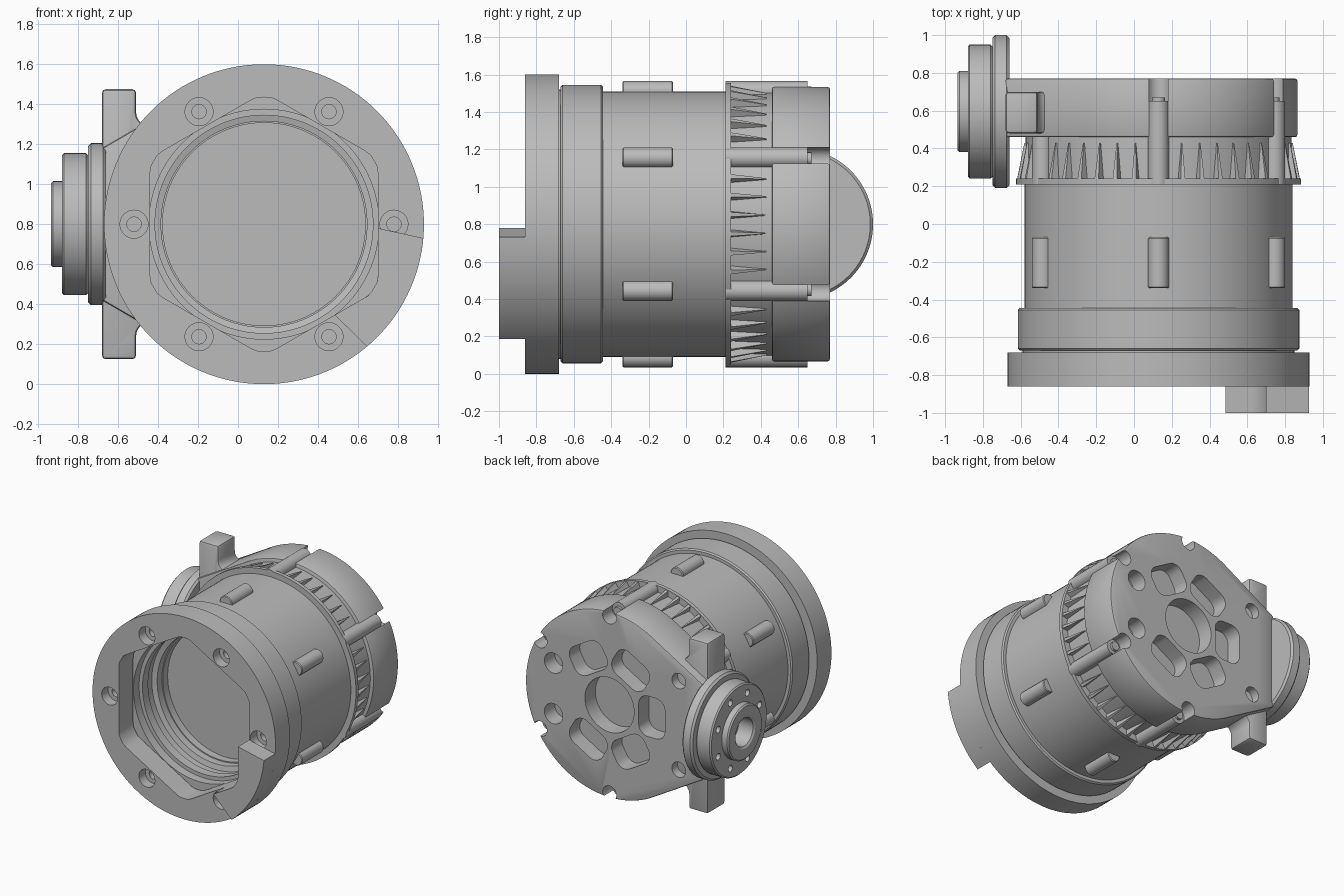
import bpy, bmesh
from math import sin, cos, pi, radians
from mathutils import Matrix, Vector

if "Cube" in bpy.data.objects:
    bpy.data.objects.remove(bpy.data.objects["Cube"], do_unlink=True)

CX, CZ = 0.13, 0.80            # main axis, running along y
LUGS = [30 + 60 * i for i in range(6)]

grey = bpy.data.materials.new("machined grey")
grey.use_nodes = True
grey.diffuse_color = (0.5, 0.5, 0.5, 1)
grey.node_tree.nodes["Principled BSDF"].inputs["Base Color"].default_value = (0.5, 0.5, 0.5, 1)


def finish(name, bm):
    bmesh.ops.remove_doubles(bm, verts=bm.verts, dist=1e-5)
    bmesh.ops.recalc_face_normals(bm, faces=bm.faces)
    me = bpy.data.meshes.new(name)
    bm.to_mesh(me)
    bm.free()
    me.materials.append(grey)
    ob = bpy.data.objects.new(name, me)
    bpy.context.collection.objects.link(ob)
    return ob


def polar(r, deg):
    return r * cos(radians(deg)), r * sin(radians(deg))


def circle(r, u=0, v=0, n=32):
    return [(u + r * cos(2 * pi * i / n), v + r * sin(2 * pi * i / n)) for i in range(n)]


def add_prism(bm, pts, y0, y1):
    """Outline around the main axis, extruded along y."""
    a = [bm.verts.new((CX + u, y0, CZ + v)) for u, v in pts]
    b = [bm.verts.new((CX + u, y1, CZ + v)) for u, v in pts]
    bm.faces.new(a)
    bm.faces.new(b[::-1])
    for i in range(len(pts)):
        j = (i + 1) % len(pts)
        bm.faces.new((a[i], b[i], b[j], a[j]))


def prisms(name, outlines, y0, y1):
    bm = bmesh.new()
    for pts in outlines:
        add_prism(bm, pts, y0, y1)
    return finish(name, bm)


def lathe(name, profile, axis, centre, n=96):
    """Turn (radius, position) pairs around the x or y axis."""
    bm = bmesh.new()
    rings = []
    for r, p in profile:
        ring = []
        for i in range(n):
            c, s = r * cos(2 * pi * i / n), r * sin(2 * pi * i / n)
            co = Vector((c, p, s)) if axis == 'y' else Vector((p, c, s))
            ring.append(bm.verts.new(co + Vector(centre)))
        rings.append(ring)
    for a, b in zip(rings, rings[1:]):
        for i in range(n):
            j = (i + 1) % n
            bm.faces.new((a[i], a[j], b[j], b[i]))
    if profile[0] != profile[-1]:
        bm.faces.new(rings[0])
        bm.faces.new(rings[-1])
    return finish(name, bm)


def apply(ob, kind, **settings):
    m = ob.modifiers.new(kind, kind)
    for k, v in settings.items():
        setattr(m, k, v)
    bpy.ops.object.select_all(action='DESELECT')
    bpy.context.view_layer.objects.active = ob
    ob.select_set(True)
    bpy.ops.object.modifier_apply(modifier=m.name)


def bevel(ob, width, segments=2):
    apply(ob, 'BEVEL', width=width, segments=segments, limit_method='ANGLE', angle_limit=radians(40))


def cut(ob, cutter):
    cutter.hide_render = True
    apply(ob, 'BOOLEAN', object=cutter, operation='DIFFERENCE', solver='EXACT')
    bpy.data.objects.remove(cutter, do_unlink=True)


def hexagon(deg):
    """Point on the rounded hexagonal opening."""
    off = (deg + 30) % 60 - 30
    return polar(min(0.57 / cos(radians(off)), 0.635), deg)


# Front flange with hexagonal opening and counterbored screws
flange = prisms("front_flange", [circle(0.8, n=128)], -0.86, -0.68)
cut(flange, prisms("opening", [[hexagon(d) for d in range(0, 360, 3)]], -0.9, -0.6))
screws = [polar(0.65, 60 * i) for i in range(6)]
cut(flange, prisms("counterbores", [circle(0.07, *p) for p in screws], -0.9, -0.78))
cut(flange, prisms("screw_holes", [circle(0.036, *p, n=20) for p in screws], -0.8, -0.7))

# Raised sector on the flange
sector = [polar(0.8, -5 - 3 * i) for i in range(16)]
sector += [hexagon(-52 + 2.5 * i) for i in range(21)]
prisms("flange_sector", [sector], -1.0, -0.86)

# Hollow main barrel: outer steps, then the bore down to its floor
barrel = [(0.001, 0.5), (0.705, 0.5), (0.705, 0.24), (0.755, 0.24), (0.755, 0.21), (0.71, 0.21),
          (0.71, -0.445), (0.735, -0.445), (0.745, -0.455), (0.745, -0.66), (0.735, -0.67),
          (0.72, -0.67), (0.72, -0.69), (0.645, -0.69), (0.645, -0.67), (0.575, -0.67), (0.575, -0.6),
          (0.545, -0.6), (0.545, -0.53), (0.555, -0.53), (0.555, -0.47), (0.515, -0.46),
          (0.515, -0.4), (0.507, -0.4), (0.507, -0.34), (0.001, -0.34)]
lathe("barrel", barrel, 'y', (CX, 0, CZ), 128)

# Rounded pads on the barrel
pads = prisms("barrel_pads", [circle(0.055, *polar(0.71, d), n=24) for d in LUGS], -0.34, -0.07)
bevel(pads, 0.006, 1)

# Tapered cooling fins between the lugs
bm = bmesh.new()
for k in range(6):
    for off in (-20, -12, -4, 4, 12, 20):
        t = radians(60 * k + off)
        radial, side = Vector((cos(t), 0, sin(t))), Vector((-sin(t), 0, cos(t)))
        o = Vector((CX, 0, CZ)) + radial * 0.69
        base = [o + side * w + radial * h + Vector((0, 0.235, 0))
                for w, h in ((-0.022, 0), (-0.012, 0.06), (0.012, 0.06), (0.022, 0))]
        tip = [o + side * w + radial * h + Vector((0, 0.43, 0))
               for w, h in ((-0.004, 0), (-0.002, 0.022), (0.002, 0.022), (0.004, 0))]
        a, b = [[bm.verts.new(p) for p in q] for q in (base, tip)]
        bm.faces.new(a)
        bm.faces.new(b)
        for i in range(4):
            j = (i + 1) % 4
            bm.faces.new((a[i], a[j], b[j], b[i]))
finish("cooling_fins", bm)

# Rear housing: round, with tangent flats reaching the side output
outline = [polar(0.735, d) for d in range(-120, 121, 3)] + [(-0.81, 0.38), (-0.81, -0.38)]
housing = prisms("rear_housing", [outline], 0.46, 0.77)
bevel(housing, 0.012)


def pocket(deg):
    """Rounded slot, wide across the radius."""
    pts = []
    for su, sv, start in ((1, 1, 0), (-1, 1, 90), (-1, -1, 180), (1, -1, 270)):
        for i in range(7):
            c, s = polar(0.08, start + 15 * i)
            pts.append((0.37 + su * 0.035 + c, sv * 0.08 + s))
    rot = Matrix.Rotation(radians(deg), 2)
    return [tuple(rot @ Vector(p)) for p in pts]


holes = [pocket(d) for d in range(60, 301, 60)] + [circle(0.215, n=48)]
holes += [circle(0.08, 0.49, s * 0.2) for s in (-1, 1)]
cut(housing, prisms("pockets", holes, 0.64, 0.9))

# Lugs along the housing, with bolt recesses at their rear ends
prisms("housing_lugs", [circle(0.055, *polar(0.71, d), n=24) for d in LUGS], 0.21, 0.65)
cut(housing, prisms("bolt_recesses", [circle(0.06, *polar(0.7, d)) for d in LUGS], 0.65, 0.9))
prisms("bolt_heads", [circle(0.035, *polar(0.7, d), n=16) for d in LUGS], 0.6, 0.67)

# Upright bracket with filleted roots
half = [(-0.81, 0.675), (-0.64, 0.675), (-0.64, 0.56)]
half += [(-0.57 - 0.07 * cos(radians(a)), 0.56 - 0.07 * sin(radians(a))) for a in (20, 40, 60, 80)]
half += [(-0.5, 0.46), (-0.5, 0.3)]
bracket = prisms("mounting_bracket", [half + [(u, -v) for u, v in reversed(half)]], 0.48, 0.70)
bevel(bracket, 0.018)

# Side output disc, stepped, with a bored hub
disc = [(0.11, -0.8), (0.11, -0.925), (0.125, -0.935), (0.205, -0.935), (0.215, -0.925), (0.215, -0.88),
        (0.345, -0.88), (0.355, -0.87), (0.355, -0.76), (0.345, -0.75), (0.39, -0.75), (0.405, -0.735),
        (0.405, -0.675), (0.39, -0.66), (0.11, -0.66)]
output = lathe("output_disc", disc, 'x', (0, 0.595, CZ), 96)
bm = bmesh.new()
for i in range(8):
    c, s = polar(0.28, 45 * i + 22.5)
    m = Matrix.Translation((-0.88, 0.595 + c, CZ + s)) @ Matrix.Rotation(pi / 2, 4, 'Y')
    bmesh.ops.create_cone(bm, cap_ends=True, segments=16, radius1=0.026, radius2=0.026, depth=0.08, matrix=m)
cut(output, finish("disc_holes", bm))

# Smooth the round surfaces, keep edges sharp
bpy.ops.object.select_all(action='DESELECT')
for ob in bpy.context.collection.objects:
    if ob.type == 'MESH':
        ob.select_set(True)
        bpy.context.view_layer.objects.active = ob
bpy.ops.object.shade_smooth_by_angle(angle=radians(30))
